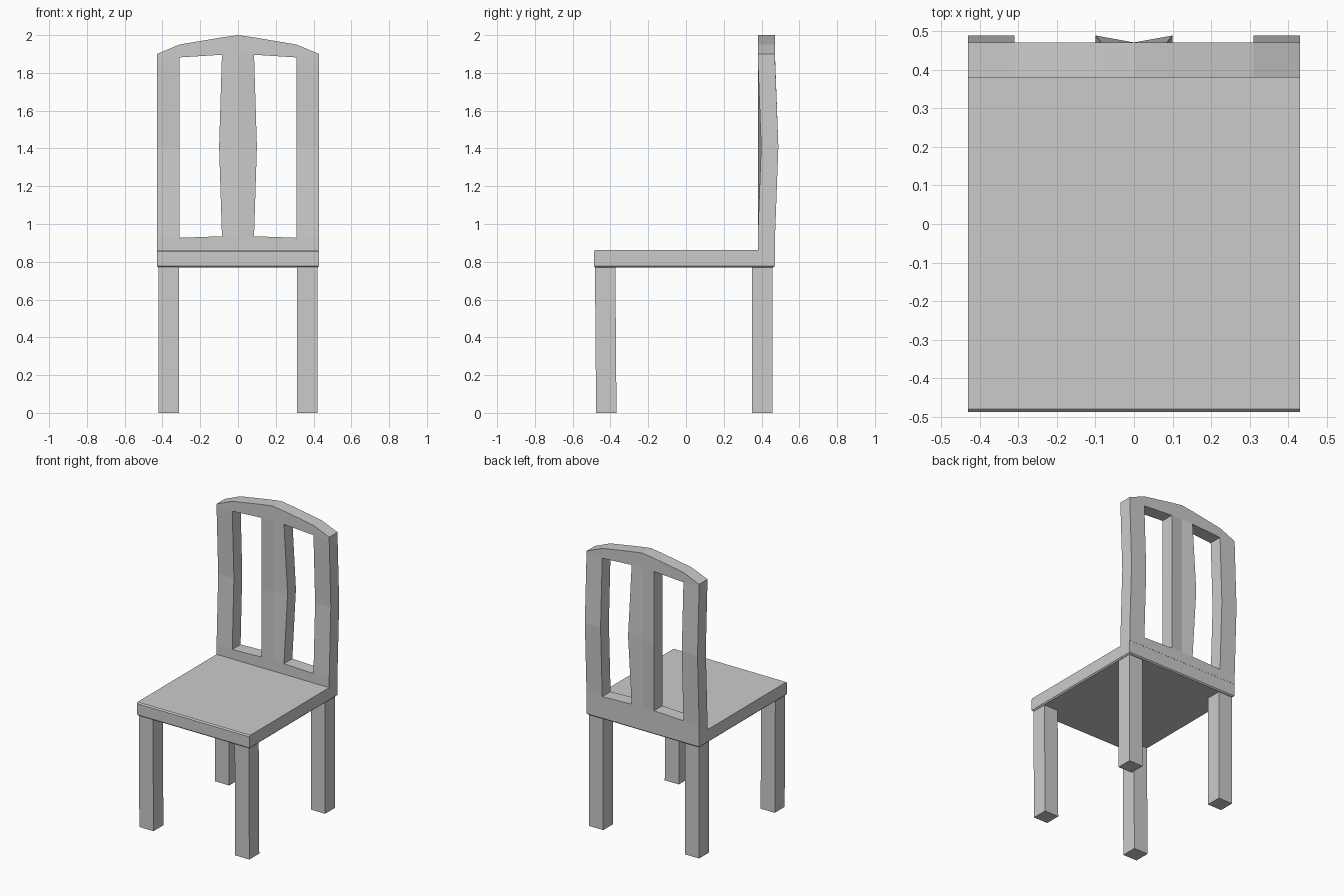
import bpy, bmesh
from mathutils import Vector

if "Cube" in bpy.data.objects:
    bpy.data.objects.remove(bpy.data.objects["Cube"])


def finish(bm, name):
    bmesh.ops.recalc_face_normals(bm, faces=bm.faces)
    me = bpy.data.meshes.new(name)
    bm.to_mesh(me)
    bm.free()
    ob = bpy.data.objects.new(name, me)
    bpy.context.collection.objects.link(ob)
    return ob


def box(x0, x1, y0, y1, z0, z1):
    bm = bmesh.new()
    bmesh.ops.create_cube(bm, size=1)
    for v in bm.verts:
        v.co = Vector((x0 if v.co.x < 0 else x1,
                       y0 if v.co.y < 0 else y1,
                       z0 if v.co.z < 0 else z1))
    return bm


# Seat: slab with chamfered underside and front top edge
bm = box(-0.43, 0.43, -0.488, 0.47, 0.77, 0.862)
edges = [e for e in bm.edges
         if all(v.co.z < 0.8 for v in e.verts)
         or all(v.co.z > 0.8 and v.co.y < 0 for v in e.verts)]
bmesh.ops.bevel(bm, geom=edges, offset=0.008, segments=1, affect='EDGES')
finish(bm, "seat")

# Legs: square posts, the front pair leaning very slightly
for side, s in (("left", -1), ("right", 1)):
    x0, x1 = sorted((s * 0.312, s * 0.42))
    finish(box(x0, x1, 0.35, 0.457, 0, 0.772), "back_leg_" + side)
    bm = box(x0, x1, -0.476, -0.368, 0, 0.772)
    for v in bm.verts:
        if v.co.z > 0.5:
            v.co.y -= 0.006
    finish(bm, "front_leg_" + side)

# Backrest: coarse grid with two openings, bowed stiles and a creased splat
half = [0.0, 0.085, 0.31, 0.43]
cols = [-x for x in half[:0:-1]] + half
rows = [  # z for each |x| in half, from seat to crest
    [0.862] * 4,
    [0.935, 0.935, 0.927, 0.927],
    [1.41] * 4,
    [1.9, 1.896, 1.882, 1.882],
    [2.0, 1.988, 1.95, 1.9],
]
bm = bmesh.new()
grid = []
for r, zs in enumerate(rows):
    line = []
    for x in cols:
        i = half.index(abs(x))
        bow = 0.018 if r == 2 and i > 0 else 0
        px = x * 0.1 / 0.085 if r == 2 and i == 1 else x
        line.append(bm.verts.new((px, 0.38 + bow, zs[i])))
    grid.append(line)
for r in range(4):
    for c in range(6):
        if r in (1, 2) and c in (1, 4):
            continue
        bm.faces.new((grid[r][c], grid[r][c + 1],
                      grid[r + 1][c + 1], grid[r + 1][c]))
ext = bmesh.ops.extrude_face_region(bm, geom=bm.faces[:], use_keep_orig=True)
bmesh.ops.translate(bm, vec=(0, 0.091, 0), verts=[
    g for g in ext["geom"] if isinstance(g, bmesh.types.BMVert)])
finish(bm, "backrest")
